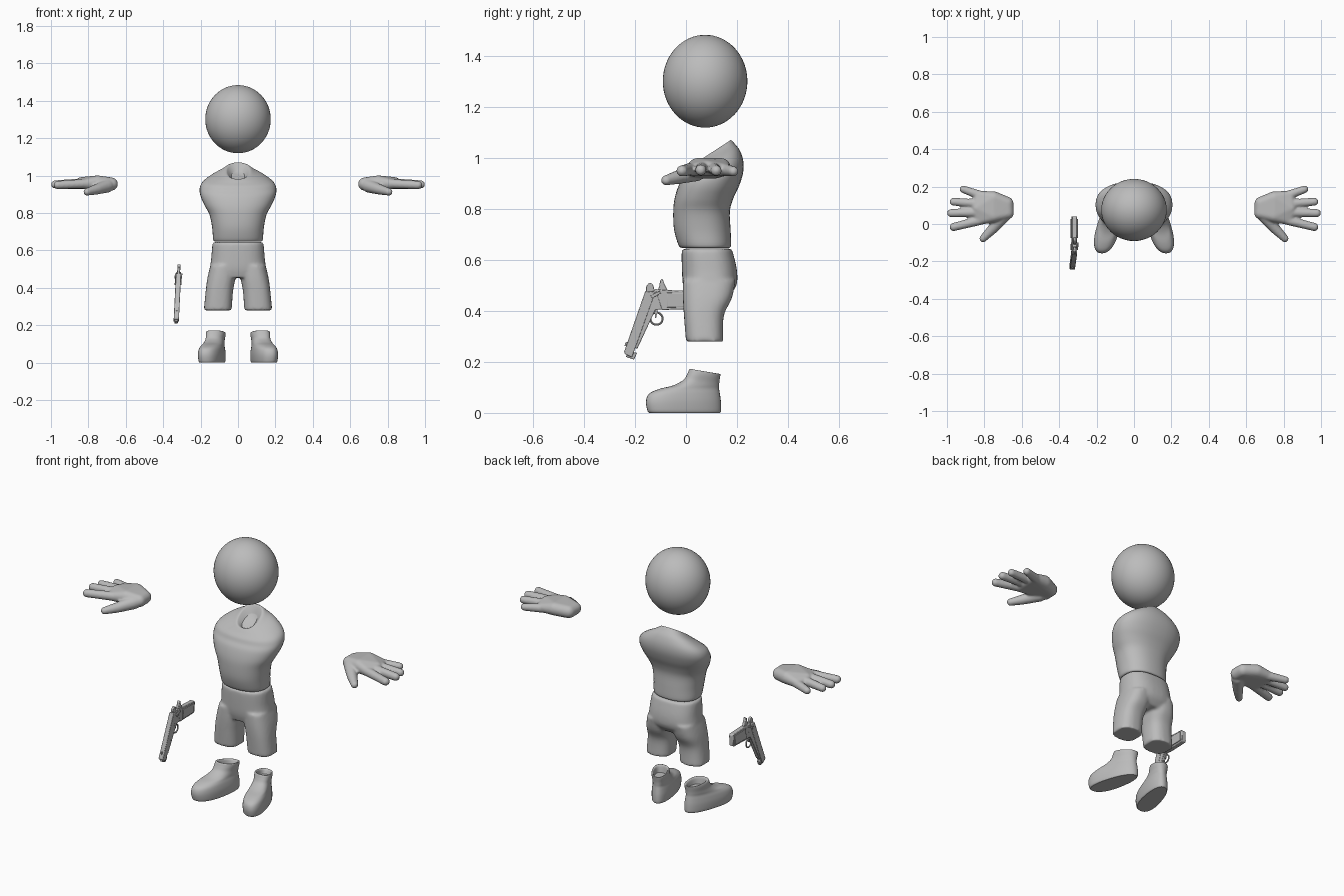
import bpy, bmesh, math
from mathutils import Vector

grey = bpy.data.materials.new("plain_grey")
grey.diffuse_color = (0.5, 0.5, 0.5, 1)


def finish(name, bm, angle=40):
    bmesh.ops.recalc_face_normals(bm, faces=bm.faces)
    me = bpy.data.meshes.new(name)
    bm.to_mesh(me)
    bm.free()
    me.materials.append(grey)
    ob = bpy.data.objects.new(name, me)
    bpy.context.collection.objects.link(ob)
    bpy.ops.object.select_all(action='DESELECT')
    ob.select_set(True)
    bpy.context.view_layer.objects.active = ob
    bpy.ops.object.shade_smooth_by_angle(angle=math.radians(angle))
    return ob


def blend(ob, voxel, rounds):
    """Fuse overlapping solids into one soft skin."""
    r = ob.modifiers.new("fuse", 'REMESH')
    r.mode, r.voxel_size, r.use_smooth_shade = 'VOXEL', voxel, True
    s = ob.modifiers.new("soften", 'SMOOTH')
    s.factor, s.iterations = 0.5, rounds


def loft(bm, rings, side=1, expo=2.3, shear=0.0, taper=0.0, segs=40, steps=4):
    """Rings are (z, half width, front y, back y, tilt, centre x), joined by a smooth spline."""
    path = []
    n = len(rings)
    for i in range(n - 1):
        p = [rings[max(0, min(n - 1, i + k))] for k in (-1, 0, 1, 2)]
        for j in range(steps):
            t = j / steps
            path.append([0.5 * (2 * b + (c - a) * t + (2 * a - 5 * b + 4 * c - d) * t * t
                                + (3 * b - a - 3 * c + d) * t ** 3) for a, b, c, d in zip(*p)])
    path.append(rings[-1])
    loops = []
    for z, rx, yf, yb, tilt, cx in path:
        loop = []
        for k in range(segs):
            a = 2 * math.pi * k / segs
            c, s = math.cos(a), math.sin(a)
            u = math.copysign(abs(c) ** (2 / expo), c)
            v = math.copysign(abs(s) ** (2 / expo), s)
            dy = v * (yb - yf) / 2
            y = (yf + yb) / 2 + dy
            x = cx + rx * u * (1 - taper * v) + shear * (y - 0.05)
            loop.append(bm.verts.new((side * x, y, z + tilt * dy)))
        loops.append(loop)
    for lo, hi in zip(loops, loops[1:]):
        for k in range(segs):
            m = (k + 1) % segs
            bm.faces.new((lo[k], lo[m], hi[m], hi[k]))
    bm.faces.new(loops[0])
    bm.faces.new(loops[-1])


def hull(bm, balls, side):
    """Convex skin around balls given as (x, y, z, radius)."""
    verts = []
    for x, y, z, r in balls:
        tmp = bmesh.new()
        bmesh.ops.create_icosphere(tmp, subdivisions=3, radius=r)
        for v in tmp.verts:
            verts.append(bm.verts.new(v.co + Vector((x, y, z))))
        tmp.free()
    if side < 0:
        for v in verts:
            v.co.x *= -1
    res = bmesh.ops.convex_hull(bm, input=verts)
    junk = {g for g in res["geom_interior"] + res["geom_unused"] if isinstance(g, bmesh.types.BMVert)}
    bmesh.ops.delete(bm, geom=list(junk), context='VERTS')


# Head
bm = bmesh.new()
bmesh.ops.create_uvsphere(bm, u_segments=48, v_segments=32, radius=1)
for v in bm.verts:
    v.co = Vector((v.co.x * 0.175, 0.075 + v.co.y * 0.166, 1.302 + v.co.z * 0.182))
finish("head", bm)

# Torso with a slanted, hollowed neck opening
bm = bmesh.new()
loft(bm, [
    (0.648, 0.125, -0.018, 0.170, 0, 0), (0.660, 0.133, -0.030, 0.177, 0, 0),
    (0.720, 0.138, -0.047, 0.175, 0, 0), (0.790, 0.152, -0.050, 0.172, 0, 0),
    (0.840, 0.178, -0.045, 0.185, 0, 0), (0.890, 0.200, -0.030, 0.208, 0, 0),
    (0.930, 0.205, -0.012, 0.224, 0.1, 0), (0.965, 0.190, 0.000, 0.225, 0.2, 0),
    (0.995, 0.145, 0.018, 0.212, 0.35, 0), (1.015, 0.095, 0.030, 0.192, 0.5, 0),
    (1.026, 0.066, 0.038, 0.175, 0.65, 0), (1.016, 0.052, 0.050, 0.162, 0.65, 0),
    (0.995, 0.036, 0.062, 0.148, 0.6, 0)])
finish("torso", bm)

# Shorts: hips and two legs fused
bm = bmesh.new()
loft(bm, [(0.455, 0.125, 0.000, 0.165, 0, 0), (0.500, 0.148, -0.012, 0.198, 0, 0),
          (0.560, 0.143, -0.016, 0.200, 0, 0), (0.630, 0.137, -0.017, 0.184, 0, 0),
          (0.645, 0.130, -0.012, 0.178, 0, 0)], expo=2.5)
for s in (1, -1):
    loft(bm, [(0.280, 0.075, 0.000, 0.146, 0, 0.108), (0.380, 0.073, -0.008, 0.148, 0, 0.100),
              (0.450, 0.075, -0.012, 0.180, 0, 0.089), (0.520, 0.070, -0.012, 0.195, 0, 0.078)],
         side=s, expo=2.5)
blend(finish("shorts", bm), 0.008, 6)

# Shoes, toes turned out, with an ankle opening
for s, label in ((1, "left"), (-1, "right")):
    bm = bmesh.new()
    loft(bm, [
        (0.000, 0.055, -0.145, 0.134, 0, 0.122), (0.010, 0.060, -0.152, 0.138, 0, 0.122),
        (0.045, 0.062, -0.157, 0.137, 0, 0.122), (0.075, 0.058, -0.145, 0.133, 0, 0.122),
        (0.094, 0.052, -0.105, 0.130, 0, 0.122), (0.108, 0.049, -0.050, 0.130, 0, 0.122),
        (0.126, 0.047, -0.010, 0.131, -0.05, 0.122), (0.148, 0.049, 0.006, 0.134, -0.1, 0.122),
        (0.162, 0.047, 0.014, 0.135, -0.16, 0.122), (0.158, 0.038, 0.024, 0.125, -0.16, 0.122),
        (0.130, 0.033, 0.030, 0.115, 0, 0.122)], side=s, shear=-0.24, taper=0.12)
    finish(label + "_shoe", bm)

# Hands, palms down: palm, four fingers and a bent thumb fused
palm = [(0.677, 0.060, 0.955, 0.035), (0.680, 0.110, 0.955, 0.036), (0.750, 0.045, 0.964, 0.037),
        (0.750, 0.138, 0.964, 0.037), (0.830, 0.020, 0.955, 0.025), (0.830, 0.153, 0.955, 0.024),
        (0.840, 0.085, 0.966, 0.026)]
digits = [
    [(0.80, 0.145, 0.955, 0.026), (0.913, 0.186, 0.948, 0.020)],
    [(0.82, 0.107, 0.960, 0.025), (0.965, 0.119, 0.951, 0.021)],
    [(0.82, 0.062, 0.962, 0.025), (0.978, 0.058, 0.953, 0.022)],
    [(0.82, 0.020, 0.957, 0.025), (0.964, -0.016, 0.950, 0.022)],
    [(0.70, 0.040, 0.945, 0.036), (0.755, -0.025, 0.927, 0.028)],
    [(0.755, -0.025, 0.927, 0.028), (0.807, -0.078, 0.913, 0.020)]]
for s, label in ((1, "left"), (-1, "right")):
    bm = bmesh.new()
    for balls in [palm] + digits:
        hull(bm, balls, s)
    blend(finish(label + "_hand", bm), 0.006, 5)


# Pistol pointing down, built from side profiles (y, z) with a slight lean
def lean(z):
    return -0.323 + 0.05 * (z - 0.37)


def plate(name, profile, half, offset=0.0, bevel=0.003):
    bm = bmesh.new()
    a = [bm.verts.new((lean(z) + offset - half, y, z)) for y, z in profile]
    b = [bm.verts.new((lean(z) + offset + half, y, z)) for y, z in profile]
    bm.faces.new(a)
    bm.faces.new(b[::-1])
    for i in range(len(a)):
        j = (i + 1) % len(a)
        bm.faces.new((a[i], b[i], b[j], a[j]))
    ob = finish(name, bm, 30)
    if bevel:
        m = ob.modifiers.new("bevel", 'BEVEL')
        m.width, m.segments = bevel, 2


plate("pistol_slide", [(-0.160, 0.478), (-0.243, 0.240), (-0.241, 0.232), (-0.212, 0.218), (-0.120, 0.475)], 0.014)
plate("pistol_frame", [(-0.150, 0.455), (-0.216, 0.262), (-0.191, 0.252), (-0.120, 0.405), (-0.075, 0.408),
                       (-0.075, 0.480), (-0.120, 0.486)], 0.012)
plate("pistol_barrel", [(-0.228, 0.240), (-0.236, 0.220), (-0.204, 0.209), (-0.192, 0.236)], 0.009)
plate("pistol_grip", [(-0.120, 0.484), (0.034, 0.478), (0.040, 0.470), (0.040, 0.414), (0.034, 0.408),
                      (-0.095, 0.404)], 0.013)
plate("pistol_hammer", [(-0.158, 0.470), (-0.157, 0.496), (-0.144, 0.512), (-0.130, 0.505), (-0.122, 0.478)], 0.007)
plate("pistol_tail", [(-0.112, 0.478), (-0.104, 0.500), (-0.102, 0.520), (-0.092, 0.527), (-0.084, 0.505),
                      (-0.070, 0.478)], 0.008)
plate("pistol_trigger", [(-0.122, 0.405), (-0.112, 0.405), (-0.116, 0.375), (-0.121, 0.372)], 0.004, 0, 0)
plate("pistol_sight", [(-0.234, 0.262), (-0.242, 0.262), (-0.238, 0.276), (-0.230, 0.278)], 0.003, 0, 0)
for s in (1, -1):
    plate("pistol_grip_panel", [(-0.075, 0.472), (0.028, 0.470), (0.028, 0.416), (-0.075, 0.414)],
          0.003, s * 0.015, 0.002)
    plate("pistol_safety", [(-0.140, 0.462), (-0.105, 0.478), (-0.098, 0.470), (-0.132, 0.450)],
          0.003, s * 0.017, 0.001)

bpy.ops.mesh.primitive_torus_add(major_segments=32, minor_segments=8, major_radius=0.024, minor_radius=0.004,
                                 location=(lean(0.37), -0.116, 0.37), rotation=(0, math.pi / 2, 0))
guard = bpy.context.object
guard.name = "pistol_trigger_guard"
guard.data.materials.append(grey)
bpy.ops.object.shade_smooth_by_angle(angle=math.radians(40))
